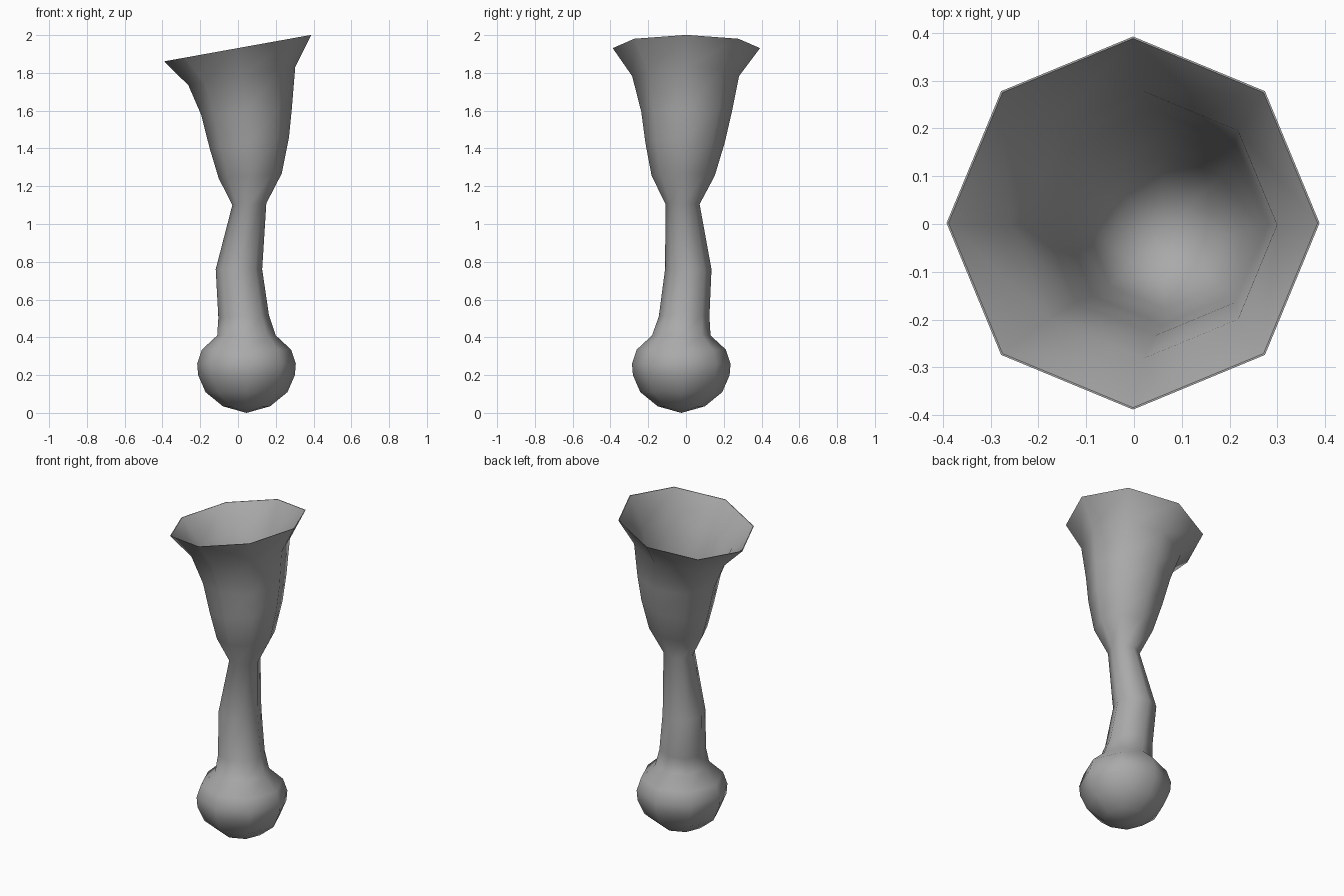
import bpy, bmesh, math

cube = bpy.data.objects.get("Cube")
if cube:
    bpy.data.objects.remove(cube, do_unlink=True)

SIDES = 8
WALL = 0.004

# Rings as (centre x, centre y, height, radius, tilt towards +x)
BALL = [(0.045, -0.025, 0.035, 0.125, 0), (0.045, -0.025, 0.11, 0.217, 0),
        (0.045, -0.025, 0.2, 0.256, 0), (0.045, -0.025, 0.26, 0.261, 0),
        (0.045, -0.025, 0.335, 0.236, 0)]
NECK = [(0.045, -0.025, 0.41, 0.155, 0), (0.03, -0.01, 0.51, 0.134, 0.05),
        (0.005, 0.012, 0.76, 0.123, 0)]
CUP = [(0.06, -0.018, 1.105, 0.09, 0.05), (0.065, -0.015, 1.255, 0.167, 0.08),
       (0.06, -0.005, 1.43, 0.21, 0.14), (0.045, 0.003, 1.595, 0.24, 0.07),
       (0.02, -0.002, 1.783, 0.283, 0.17), (-0.002, 0.002, 1.931, 0.39, 0.18)]

grey = bpy.data.materials.new("plain grey")
grey.use_nodes = True
colour = (0.4, 0.4, 0.4, 1)
grey.diffuse_color = colour
grey.node_tree.nodes["Principled BSDF"].inputs["Base Color"].default_value = colour


def add_ring(bm, ring, inset=0):
    cx, cy, z, r, tilt = ring
    r -= inset
    verts = []
    for i in range(SIDES):
        a = math.tau * i / SIDES
        dx = r * math.cos(a)
        verts.append(bm.verts.new((cx + dx, cy + r * math.sin(a), z + tilt * dx)))
    return verts


def bridge(bm, low, high):
    for i in range(SIDES):
        j = (i + 1) % SIDES
        bm.faces.new((low[i], low[j], high[j], high[i]))


def cap(bm, ring, pole):
    tip = bm.verts.new(pole)
    for i in range(SIDES):
        bm.faces.new((ring[i], tip, ring[(i + 1) % SIDES]))


bm = bmesh.new()

# Outside skin, from the ball up the bent neck to the flared rim
outer = [add_ring(bm, r) for r in BALL + NECK + CUP]
cap(bm, outer[0], (0.045, -0.025, 0))

# Inside of the cup, down from the rim to a closed floor
inner = [add_ring(bm, r, WALL) for r in reversed(CUP)]
skin = outer + inner
for low, high in zip(skin, skin[1:]):
    bridge(bm, low, high)
floor = CUP[0]
tip = bm.verts.new((floor[0], floor[1], floor[2]))
for i in range(SIDES):
    bm.faces.new((inner[-1][i], inner[-1][(i + 1) % SIDES], tip))

# Smooth everywhere except the rim
for f in bm.faces:
    f.smooth = True
bm.normal_update()
for ring in (outer[-1], inner[0]):
    for i in range(SIDES):
        edge = bm.edges.get((ring[i], ring[(i + 1) % SIDES]))
        edge.smooth = False

bmesh.ops.recalc_face_normals(bm, faces=bm.faces)
mesh = bpy.data.meshes.new("flared_cup_on_ball")
bm.to_mesh(mesh)
bm.free()
mesh.materials.append(grey)
obj = bpy.data.objects.new("flared_cup_on_ball", mesh)
bpy.context.collection.objects.link(obj)
